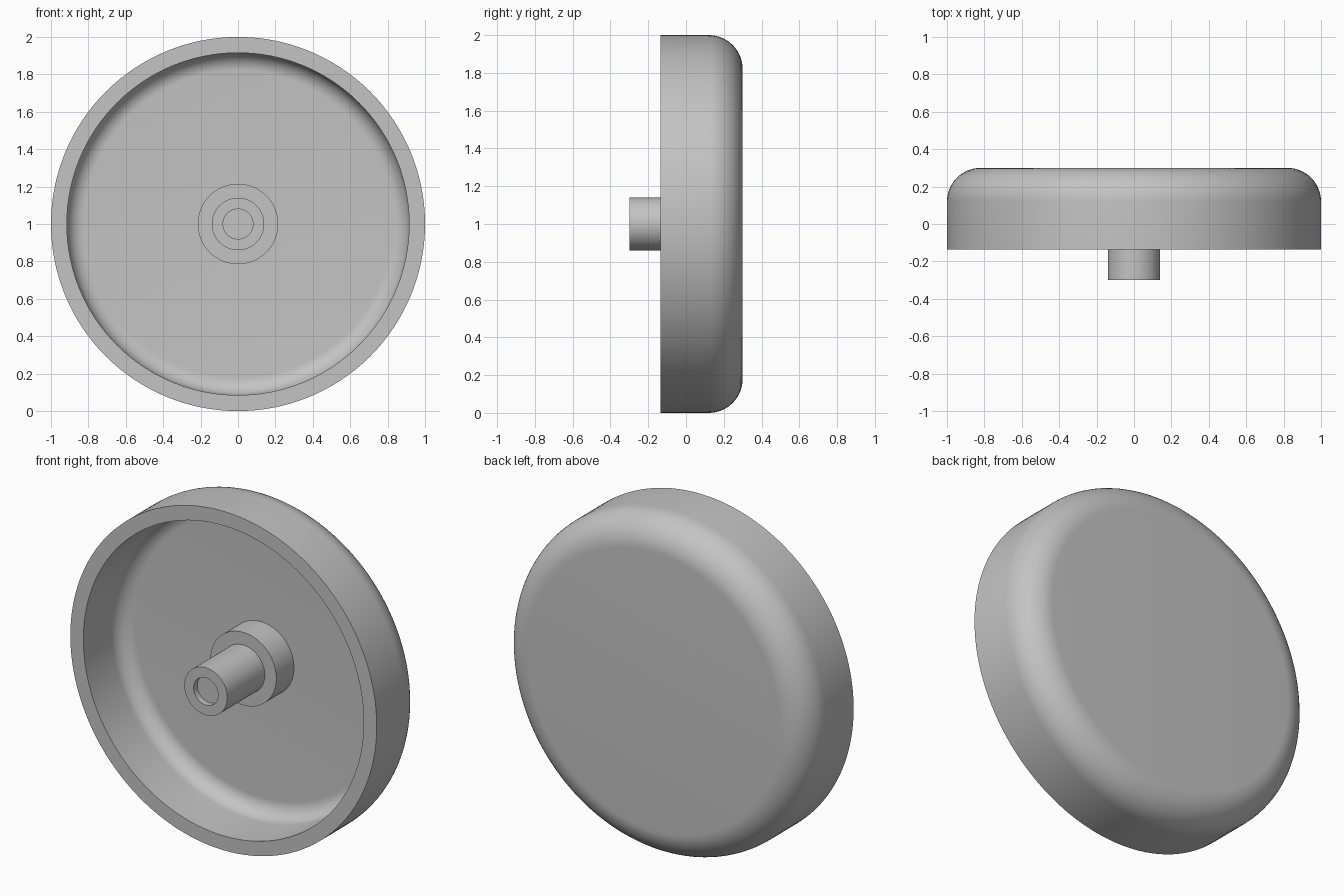
import bpy
import bmesh
import math
from mathutils import Matrix, Vector

cube = bpy.data.objects.get("Cube")
if cube:
    bpy.data.objects.remove(cube)

grey = bpy.data.materials.new("plain_grey")
grey.use_nodes = True
colour = (0.55, 0.55, 0.55, 1)
grey.diffuse_color = colour
grey.node_tree.nodes["Principled BSDF"].inputs["Base Color"].default_value = colour

CENTRE = Vector((0, 0, 1))
SEGMENTS = 128


def fillet(r, y, radius, start, end, steps=14):
    """Arc of (radius, y) profile points about a centre, angles in degrees."""
    angles = [math.radians(start + (end - start) * i / steps) for i in range(steps + 1)]
    return [(r + radius * math.cos(a), y + radius * math.sin(a)) for a in angles]


def lathe(name, profile):
    """Turn a (radius, y) profile around the front-to-back axis."""
    bm = bmesh.new()
    verts = [bm.verts.new(CENTRE + Vector((r, y, 0))) for r, y in profile]
    edges = [bm.edges.new(pair) for pair in zip(verts, verts[1:])]
    bmesh.ops.spin(bm, geom=verts + edges, cent=CENTRE, axis=(0, 1, 0),
                   angle=math.tau, steps=SEGMENTS, use_duplicate=False)
    bmesh.ops.remove_doubles(bm, verts=bm.verts, dist=0.0001)
    bmesh.ops.recalc_face_normals(bm, faces=bm.faces)
    mesh = bpy.data.meshes.new(name)
    bm.to_mesh(mesh)
    bm.free()
    mesh.materials.append(grey)
    obj = bpy.data.objects.new(name, mesh)
    bpy.context.collection.objects.link(obj)
    bpy.ops.object.select_all(action="DESELECT")
    obj.select_set(True)
    bpy.context.view_layer.objects.active = obj
    bpy.ops.object.shade_smooth_by_angle(angle=math.radians(30))
    return obj


# Hollow round cap: rounded back edge, flat rim, concentric inner fillet
rim_y, back_y, wall, bend = -0.135, 0.3, 0.085, 0.18
bend_r, bend_y = 1 - bend, back_y - bend
lathe("round_cap",
      [(0, back_y)]
      + fillet(bend_r, bend_y, bend, 90, 0)
      + [(1, rim_y), (1 - wall, rim_y)]
      + fillet(bend_r, bend_y, bend - wall, 0, 90)
      + [(0, back_y - wall)])

# Stepped centre hub: wide boss, narrow stem and a shallow socket in its tip
boss_r, stem_r, socket_r = 0.215, 0.14, 0.08
boss_y, tip_y, socket_y = 0.05, -0.3, -0.265
lathe("centre_hub",
      [(0, back_y - 0.06), (boss_r, back_y - 0.06),
       (boss_r, boss_y), (stem_r, boss_y),
       (stem_r, tip_y), (socket_r, tip_y),
       (socket_r, socket_y), (0, socket_y)])
